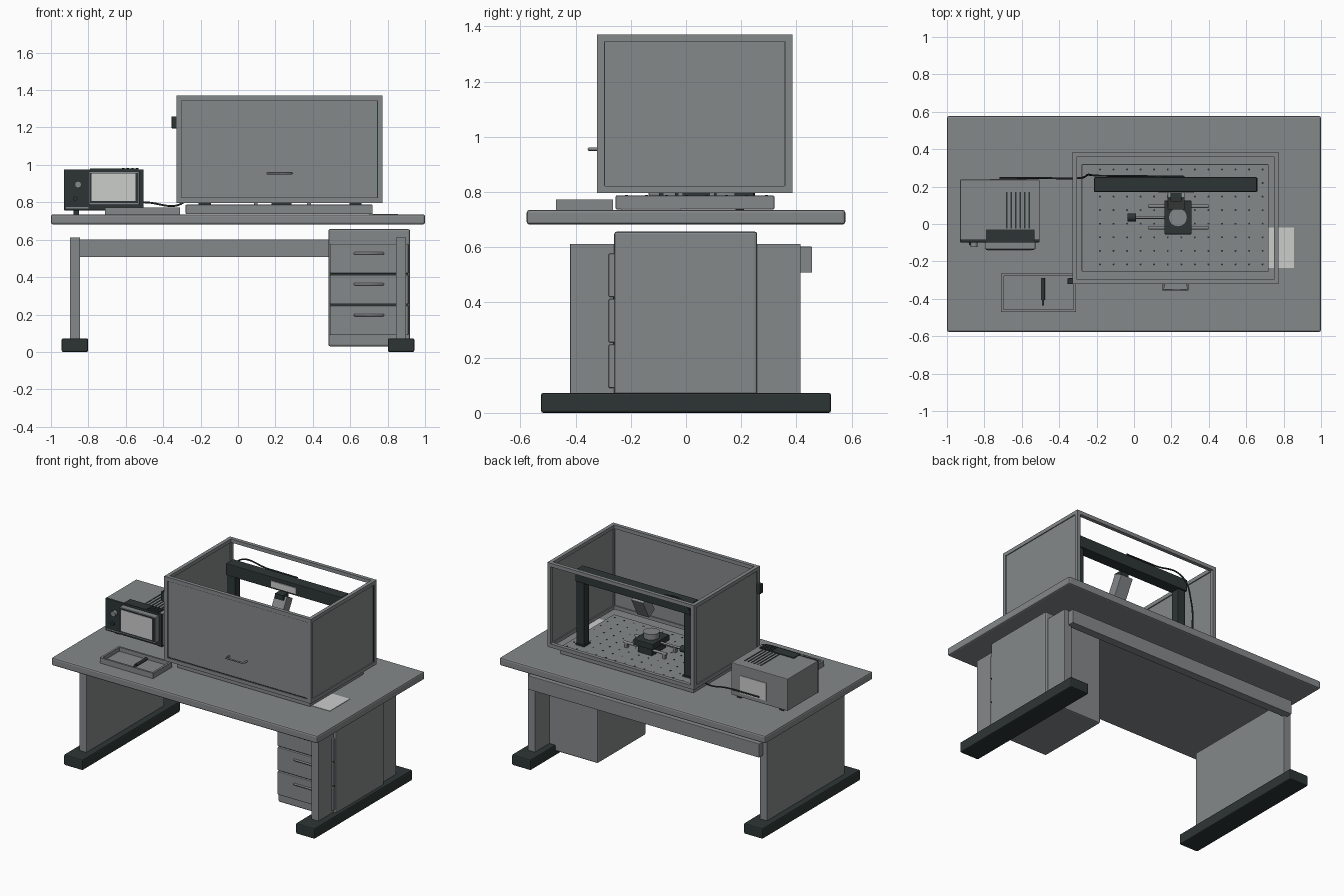
import bpy, bmesh, math
from mathutils import Vector

if "Cube" in bpy.data.objects:
    bpy.data.objects.remove(bpy.data.objects["Cube"])


def material(name, r, g, b):
    m = bpy.data.materials.new(name)
    m.diffuse_color = (r, g, b, 1)
    m.use_nodes = True
    m.node_tree.nodes["Principled BSDF"].inputs["Base Color"].default_value = m.diffuse_color
    return m


GREY = material("mid grey", 0.235, 0.248, 0.255)
DARK = material("charcoal", 0.027, 0.036, 0.035)
LIGHT = material("pale grey", 0.60, 0.61, 0.60)


def finish(name, bm, mat, bevel=0, smooth=False):
    me = bpy.data.meshes.new(name)
    bm.to_mesh(me)
    bm.free()
    me.materials.append(mat)
    ob = bpy.data.objects.new(name, me)
    bpy.context.collection.objects.link(ob)
    if bevel:
        mod = ob.modifiers.new("rounded edges", "BEVEL")
        mod.width, mod.segments = bevel, 2
        mod.limit_method = "ANGLE"
    if smooth:
        bpy.ops.object.select_all(action="DESELECT")
        ob.select_set(True)
        bpy.context.view_layer.objects.active = ob
        bpy.ops.object.shade_smooth_by_angle()
    return ob


def add_box(bm, x0, x1, y0, y1, z0, z1):
    verts = bmesh.ops.create_cube(bm, size=1)["verts"]
    for v in verts:
        v.co = Vector((x0 + (v.co.x + .5) * (x1 - x0),
                       y0 + (v.co.y + .5) * (y1 - y0),
                       z0 + (v.co.z + .5) * (z1 - z0)))


def boxes(name, mat, items, bevel=0):
    bm = bmesh.new()
    for it in items:
        add_box(bm, *it)
    return finish(name, bm, mat, bevel)


def box(name, mat, x0, x1, y0, y1, z0, z1, bevel=0):
    return boxes(name, mat, [(x0, x1, y0, y1, z0, z1)], bevel)


def rod(name, mat, start, end, r, sides=24):
    a, b = Vector(start), Vector(end)
    bm = bmesh.new()
    bmesh.ops.create_cone(bm, cap_ends=True, segments=sides, radius1=r, radius2=r, depth=(b - a).length)
    ob = finish(name, bm, mat, smooth=True)
    ob.rotation_euler = (b - a).to_track_quat("Z", "Y").to_euler()
    ob.location = (a + b) / 2
    return ob


def tube(name, mat, points, r, kind="POLY"):
    cu = bpy.data.curves.new(name, "CURVE")
    cu.dimensions = "3D"
    cu.bevel_depth, cu.bevel_resolution, cu.use_fill_caps = r, 2, True
    if kind == "BEZIER":
        sp = cu.splines.new("BEZIER")
        sp.bezier_points.add(len(points) - 1)
        for p, co in zip(sp.bezier_points, points):
            p.co = co
            p.handle_left_type = p.handle_right_type = "AUTO"
    else:
        sp = cu.splines.new("POLY")
        sp.points.add(len(points) - 1)
        for p, co in zip(sp.points, points):
            p.co = (*co, 1)
    cu.materials.append(mat)
    ob = bpy.data.objects.new(name, cu)
    bpy.context.collection.objects.link(ob)
    return ob


# Desk: top, side panels, feet, rear beam
box("desk_top", GREY, -1, 1, -.577, .577, .682, .735, .01)
for side, s in (("left", -1), ("right", 1)):
    x = .872 * s
    box(side + "_leg_panel", GREY, x - .027, x + .027, -.42, .415, .06, .612, .003)
    box(side + "_foot", DARK, x - .071, x + .071, -.525, .525, 0, .072, .008)
box("rear_beam", GREY, -.87, .87, .40, .457, .508, .602, .003)

# Drawer cabinet
box("cabinet", GREY, .483, .92, -.26, .258, .03, .657, .01)
for i in range(3):
    z = .09 + i * .165
    box(f"drawer_{i + 1}", GREY, .492, .911, -.28, -.255, z, z + .157, .004)
    if i:
        box(f"drawer_gap_{i}", DARK, .492, .911, -.264, -.259, z - .008, z)
    h = z + .107
    tube(f"drawer_handle_{i + 1}", GREY,
         [(.625, -.278, h), (.625, -.285, h), (.775, -.285, h), (.775, -.278, h)], .007)

# Drilled base board
box("base_board", GREY, -.28, .72, -.255, .32, .737, .787, .004)
bm = bmesh.new()
for i in range(13):
    for j in range(8):
        cap = bmesh.ops.create_cone(bm, cap_ends=True, segments=10, radius1=.0055,
                                    radius2=.0055, depth=.002)["verts"]
        bmesh.ops.translate(bm, verts=cap, vec=(-.182 + i * .0725, -.216 + j * .0725, .7875))
finish("board_holes", bm, DARK)

# Enclosure frame: twelve bars, open top and back
X0, X1, Y0, Y1, Z0, Z1, T = -.33, .773, -.322, .385, .797, 1.37, .025
bars = []
for z in (Z0, Z1 - T):
    bars += [(X0, X1, y, y + T, z, z + T) for y in (Y0, Y1 - T)]
    bars += [(x, x + T, Y0 + T, Y1 - T, z, z + T) for x in (X0, X1 - T)]
for x in (X0, X1 - T):
    bars += [(x, x + T, y, y + T, Z0 + T, Z1 - T) for y in (Y0, Y1 - T)]
boxes("enclosure_frame", GREY, bars)
box("front_panel", GREY, X0 + T, X1 - T, Y0 + .006, Y0 + .018, Z0 + T, Z1 - T)
box("left_panel", GREY, X0 + .006, X0 + .018, Y0 + T, Y1 - T, Z0 + T, Z1 - T)
box("right_panel", GREY, X1 - .018, X1 - .006, Y0 + T, Y1 - T, Z0 + T, Z1 - T)
# Thin shadow gaps around the panels
g = .004
zl, zh = Z0 + T, Z1 - T
boxes("panel_seams", DARK,
      [(x, x + g, Y0 + .004, Y0 + .008, zl, zh) for x in (X0 + T, X1 - T - g)]
      + [(X0 + T, X1 - T, Y0 + .004, Y0 + .008, z, z + g) for z in (zl, zh - g)]
      + [(x, x + .004, y, y + g, zl, zh) for x in (X0 + .004, X1 - .008) for y in (Y0 + T, Y1 - T - g)])
tube("door_handle", GREY, [(.157, -.315, .955), (.157, -.352, .955),
                           (.287, -.352, .955), (.287, -.315, .955)], .006)
box("door_latch", DARK, -.355, -.325, -.322, -.29, 1.195, 1.26, .004)

# Gantry over the board
boxes("gantry_posts", DARK, [(x, x + .055, .18, .24, .787, 1.23) for x in (-.205, .60)], .003)
boxes("gantry_post_bases", DARK, [(x, x + .065, .175, .245, .787, .797) for x in (-.21, .595)])
box("gantry_beam", DARK, -.213, .657, .172, .25, 1.22, 1.30, .004)
box("beam_plate", LIGHT, .13, .32, .166, .173, 1.235, 1.275)

# Tilted sensor head
box("head_bracket", DARK, .195, .255, .12, .18, 1.19, 1.225)
head = box("sensor_head", GREY, -.045, .045, -.035, .035, -.07, .07, .003)
head.location = (.225, .14, 1.135)
head.rotation_euler = (math.radians(-28), 0, 0)
rod("head_lens", DARK, (.225, .107, 1.074), (.225, .10, 1.06), .022)

# Sample stage
box("stage_base", DARK, .18, .285, -.04, .11, .787, .84)
box("stage_block", DARK, .162, .308, -.055, .125, .835, .875, .004)
rod("stage_disc", GREY, (.235, .035, .87), (.235, .035, .912), .05, 32)
for i, y in enumerate((-.02, .095)):
    rod(f"stage_rail_{i + 1}", GREY, (.078, y, .82), (.397, y, .82), .009, 16)
    boxes(f"rail_supports_{i + 1}", GREY,
          [(x, x + .02, y - .009, y + .009, .787, .82) for x in (.085, .37)])
rod("stage_screw", GREY, (0, .035, .855), (.165, .035, .855), .007, 16)
rod("stage_knob", DARK, (-.035, .035, .855), (.01, .035, .855), .021)

# Bench instrument with screen
box("instrument_body", GREY, -.93, -.505, -.085, .237, .757, .975, .004)
box("instrument_face", DARK, -.93, -.505, -.098, -.08, .757, .975, .003)
boxes("instrument_feet", DARK, [(x, x + .03, y, y + .03, .735, .76)
                                for x in (-.88, -.56) for y in (-.06, .18)])
box("face_trim", GREY, -.92, -.80, -.1, -.096, .768, .774)
box("screen_bezel", GREY, -.797, -.527, -.135, -.09, .785, .965, .005)
box("screen_frame", DARK, -.79, -.535, -.139, -.134, .797, .958)
box("screen", LIGHT, -.782, -.548, -.142, -.137, .808, .953)
box("screen_hood", DARK, -.79, -.533, -.10, -.03, .95, .98)
boxes("hood_ribs", DARK, [(x, x + .012, -.09, -.035, .975, .984)
                          for x in [-.62 + .025 * i for i in range(4)]])
boxes("top_vents", DARK, [(x, x + .009, -.025, .17, .972, .977)
                          for x in [-.685 + .024 * i for i in range(6)]])
rod("large_dial", GREY, (-.855, -.095, .895), (-.855, -.122, .895), .018)
rod("small_dial", DARK, (-.87, -.095, .82), (-.87, -.112, .82), .012)
box("rear_label", LIGHT, -.77, -.575, .235, .241, .785, .905)

# Cable from the instrument to the gantry
tube("cable", DARK, [(-.72, .245, .80), (-.5, .246, .80), (-.29, .246, .80), (-.25, .262, .90),
                     (-.235, .262, 1.15), (-.17, .258, 1.30), (.05, .256, 1.30), (.27, .253, 1.30)],
     .005, "BEZIER")

# Tool tray and pen
TX0, TX1, TY0, TY1, w = -.71, -.31, -.47, -.265, .013
box("tray_floor", GREY, TX0, TX1, TY0, TY1, .735, .745)
boxes("tray_rim", GREY,
      [(TX0, TX1, y, y + w, .74, .772) for y in (TY0, TY1 - w)]
      + [(x, x + w, TY0 + w, TY1 - w, .74, .772) for x in (TX0, TX1 - w)])
rod("pen_body", DARK, (-.485, -.405, .755), (-.485, -.29, .755), .01, 16)
rod("pen_tip", DARK, (-.485, -.435, .753), (-.485, -.405, .755), .005, 12)

# Sheet of paper on the desk
box("paper_sheet", LIGHT, .70, .855, -.235, -.02, .734, .738)
